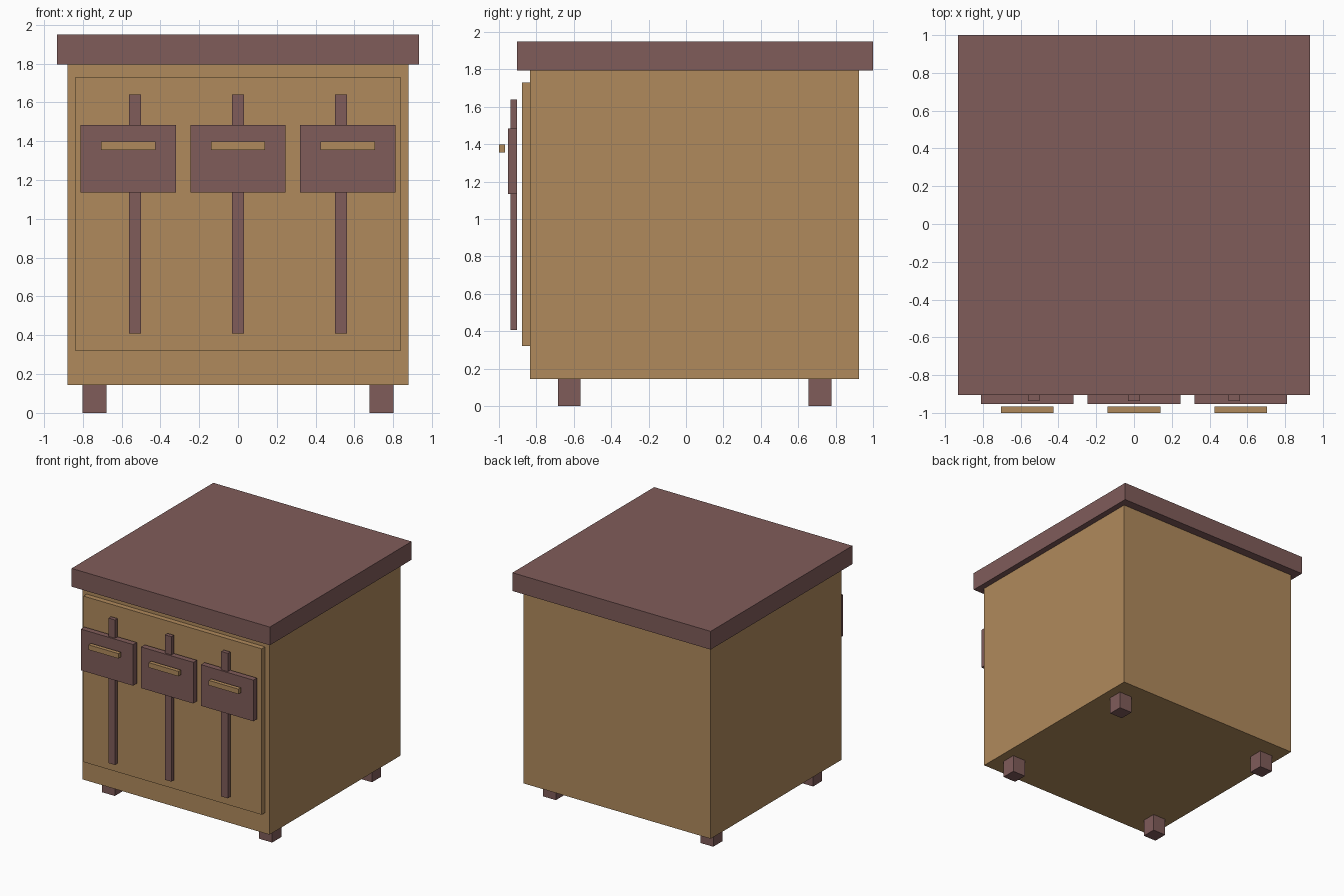
import bpy

if "Cube" in bpy.data.objects:
    bpy.data.objects.remove(bpy.data.objects["Cube"])


def material(name, rgb):
    m = bpy.data.materials.new(name)
    m.diffuse_color = (*rgb, 1.0)
    m.use_nodes = True
    m.node_tree.nodes["Principled BSDF"].inputs["Base Color"].default_value = m.diffuse_color
    return m


tan = material("tan_wood", (0.434, 0.254, 0.107))
brown = material("dark_brown", (0.216, 0.107, 0.102))


def box(name, x, y, z, mat):
    """Box from (min, max) ranges on each axis."""
    bpy.ops.mesh.primitive_cube_add(size=1, location=[(a + b) / 2 for a, b in (x, y, z)])
    ob = bpy.context.object
    ob.name = name
    ob.scale = [b - a for a, b in (x, y, z)]
    bpy.ops.object.transform_apply(location=False, rotation=False, scale=True)
    ob.data.materials.append(mat)
    return ob


# Cabinet body, overhanging top and raised front panel
box("cabinet_body", (-0.88, 0.88), (-0.834, 0.925), (0.145, 1.795), tan)
box("cabinet_top", (-0.932, 0.932), (-0.904, 1.0), (1.795, 1.95), brown)
box("front_panel", (-0.838, 0.838), (-0.878, -0.834), (0.32, 1.73), tan)

# Four feet
for side, x in (("left", -0.74), ("right", 0.74)):
    for end, y in (("front", -0.624), ("back", 0.717)):
        box(f"{end}_{side}_foot", (x - 0.061, x + 0.061), (y - 0.061, y + 0.061),
            (0, 0.145), brown)

# Three vertical rails, each with a plate and a bar handle
for side, rail_x, plate_x in (("left", -0.53, -0.565), ("middle", 0, 0), ("right", 0.53, 0.565)):
    box(f"{side}_rail", (rail_x - 0.031, rail_x + 0.031), (-0.938, -0.904), (0.408, 1.64), brown)
    box(f"{side}_plate", (plate_x - 0.246, plate_x + 0.246), (-0.952, -0.904), (1.135, 1.485), brown)
    box(f"{side}_handle", (plate_x - 0.14, plate_x + 0.14), (-1.0, -0.967), (1.356, 1.398), tan)
